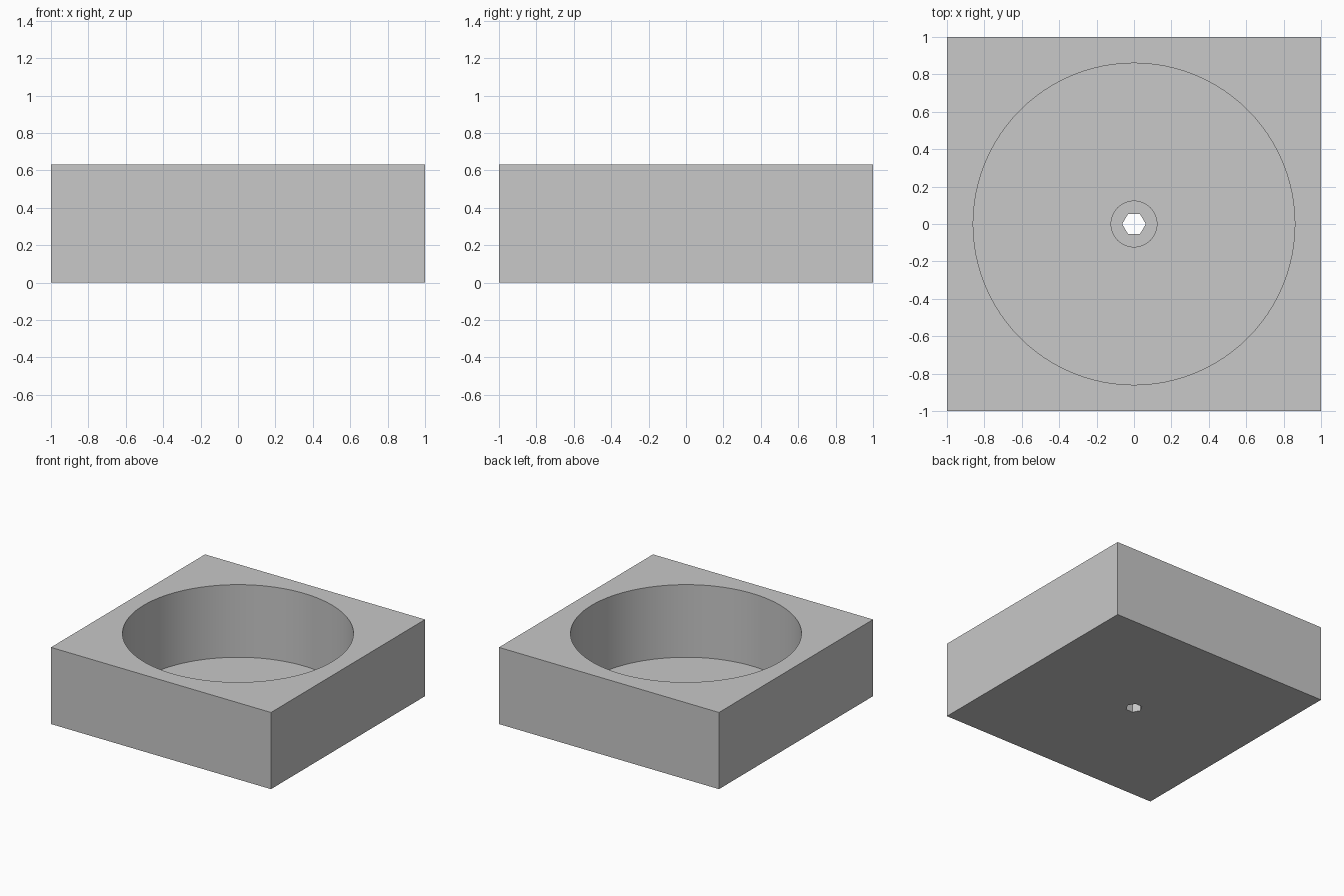
import bpy, bmesh, math

cube = bpy.data.objects.get("Cube")
if cube:
    bpy.data.objects.remove(cube, do_unlink=True)

HEIGHT, FLOOR, BOSS_TOP = 0.63, 0.033, 0.09
BOWL_R, BOSS_R, HEX_R = 0.86, 0.125, 0.063

# Plain grey material
grey = bpy.data.materials.new("light grey")
grey.use_nodes = True
colour = (0.58, 0.58, 0.58, 1)
grey.diffuse_color = colour
grey.node_tree.nodes["Principled BSDF"].inputs["Base Color"].default_value = colour


def prism(name, radius, z0, z1, sides):
    """Upright prism with a corner on the +x axis."""
    mesh = bpy.data.meshes.new(name)
    bm = bmesh.new()
    ring = [bm.verts.new((radius * math.cos(math.tau * i / sides),
                          radius * math.sin(math.tau * i / sides), z0))
            for i in range(sides)]
    base = bm.faces.new(ring)
    top = bmesh.ops.extrude_face_region(bm, geom=[base])["geom"]
    bmesh.ops.translate(bm, vec=(0, 0, z1 - z0),
                        verts=[v for v in top if isinstance(v, bmesh.types.BMVert)])
    bmesh.ops.recalc_face_normals(bm, faces=bm.faces)
    bm.to_mesh(mesh)
    bm.free()
    mesh.materials.append(grey)
    obj = bpy.data.objects.new(name, mesh)
    bpy.context.collection.objects.link(obj)
    return obj


def combine(obj, other, operation):
    """Apply a boolean and discard the helper."""
    mod = obj.modifiers.new("boolean", 'BOOLEAN')
    mod.operation = operation
    mod.solver = 'EXACT'
    mod.object = other
    bpy.context.view_layer.objects.active = obj
    bpy.ops.object.modifier_apply(modifier=mod.name)
    bpy.data.objects.remove(other, do_unlink=True)


# Square block
bpy.ops.mesh.primitive_cube_add(size=2, location=(0, 0, HEIGHT / 2))
block = bpy.context.object
block.name = "square_block"
block.scale.z = HEIGHT / 2
bpy.ops.object.transform_apply(location=True, scale=True)
block.data.materials.append(grey)

# Round cavity, low central boss, hexagonal through hole
combine(block, prism("cavity_cutter", BOWL_R, FLOOR, HEIGHT + 0.1, 96), 'DIFFERENCE')
combine(block, prism("centre_boss", BOSS_R, FLOOR / 2, BOSS_TOP, 64), 'UNION')
combine(block, prism("hex_cutter", HEX_R, -0.1, HEIGHT, 6), 'DIFFERENCE')

# Smooth round walls with crisp edges
bpy.ops.object.select_all(action='DESELECT')
block.select_set(True)
bpy.context.view_layer.objects.active = block
bpy.ops.object.shade_smooth_by_angle(angle=math.radians(30))
